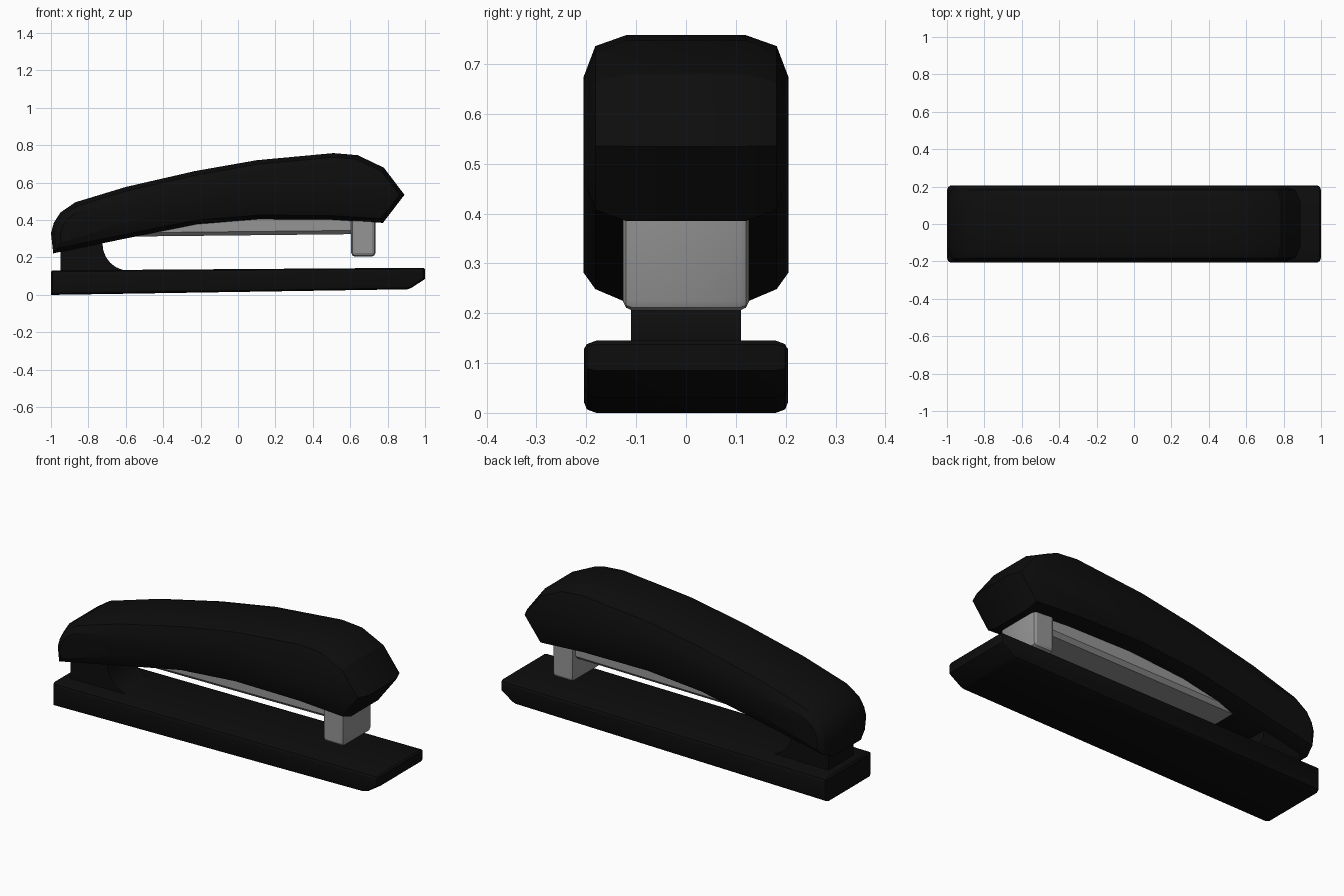
import bpy, bmesh, math
from mathutils import Vector

if "Cube" in bpy.data.objects:
    bpy.data.objects.remove(bpy.data.objects["Cube"])


def material(name, v):
    m = bpy.data.materials.new(name)
    m.diffuse_color = (v, v, v, 1)
    m.use_nodes = True
    m.node_tree.nodes["Principled BSDF"].inputs["Base Color"].default_value = m.diffuse_color
    return m


black = material("black_plastic", 0.004)
steel = material("grey_metal", 0.3)


def inset_profile(pts, amount):
    """Offset a clockwise (x, z) outline inwards, mitred; amount(x) gives the distance."""
    out = []
    for i, p in enumerate(pts):
        p = Vector(p)
        a = (p - Vector(pts[i - 1])).normalized()
        b = (Vector(pts[(i + 1) % len(pts)]) - p).normalized()
        na, nb = Vector((a.y, -a.x)), Vector((b.y, -b.x))
        out.append(p + (na + nb) * (amount(p.x) / (1 + na.dot(nb))))
    return out


def profile_part(name, pts, steps, mat, rear_cap=1.0, angle=25):
    """Extrude an outline along y; steps are (inset, half width) from middle to side."""
    bm = bmesh.new()
    layers = [(d, -y) for d, y in reversed(steps)] + list(steps)
    rings = []
    for d, y in layers:
        ring = inset_profile(pts, lambda x: min(d, rear_cap) if x < -0.85 else d)
        rings.append([bm.verts.new((q.x, y, q.y)) for q in ring])
    n = len(pts)
    for r, s in zip(rings, rings[1:]):
        for i in range(n):
            j = (i + 1) % n
            bm.faces.new((r[i], r[j], s[j], s[i]))
    bm.faces.new(rings[0])
    bm.faces.new(rings[-1])
    bmesh.ops.recalc_face_normals(bm, faces=bm.faces)
    me = bpy.data.meshes.new(name)
    bm.to_mesh(me)
    bm.free()
    ob = bpy.data.objects.new(name, me)
    bpy.context.collection.objects.link(ob)
    me.materials.append(mat)
    bpy.ops.object.select_all(action='DESELECT')
    ob.select_set(True)
    bpy.context.view_layer.objects.active = ob
    bpy.ops.object.shade_smooth_by_angle(angle=math.radians(angle))
    return ob


# Base plate with undercut front lip
profile_part("base", [(-1, 0), (-1, 0.122), (-0.992, 0.131), (0.992, 0.145), (1, 0.137),
                      (1, 0.085), (0.925, 0.036), (0.905, 0.03)],
             [(0, 0.18), (0.007, 0.199), (0.022, 0.205)], black)

# Rear hinge post with concave fillet running into the base
fillet = [(-0.585 - 0.14 * math.sin(t), 0.275 - 0.145 * math.cos(t))
          for t in [math.radians(90 - 15 * i) for i in range(7)]]
profile_part("hinge_post", [(-0.95, 0.1), (-0.95, 0.33), (-0.725, 0.33)] + fillet
             + [(-0.585, 0.1)], [(0, 0.11)], black)

# Curved top handle with broad rounded sides
profile_part("handle", [(-0.988, 0.222), (-1, 0.33), (-0.985, 0.385), (-0.95, 0.44),
                        (-0.87, 0.495), (-0.6, 0.577), (-0.23, 0.662), (0.1, 0.72),
                        (0.51, 0.758), (0.64, 0.747), (0.78, 0.68), (0.89, 0.535),
                        (0.775, 0.385), (0.5, 0.402), (0.11, 0.405), (-0.22, 0.378),
                        (-0.5, 0.322)],
             [(0, 0.12), (0.022, 0.182), (0.085, 0.206)], black, rear_cap=0.05)

# Staple magazine rail under the handle
profile_part("magazine", [(-0.57, 0.312), (-0.57, 0.34), (-0.2, 0.44), (0.64, 0.46),
                          (0.64, 0.325)],
             [(0, 0.085), (0.02, 0.105)], steel)

# Staple head at the front of the magazine
profile_part("staple_head", [(0.605, 0.225), (0.605, 0.46), (0.735, 0.46), (0.735, 0.225),
                             (0.729, 0.211), (0.715, 0.205), (0.625, 0.205), (0.611, 0.211)],
             [(0, 0.107), (0.006, 0.12), (0.018, 0.126)], steel)
